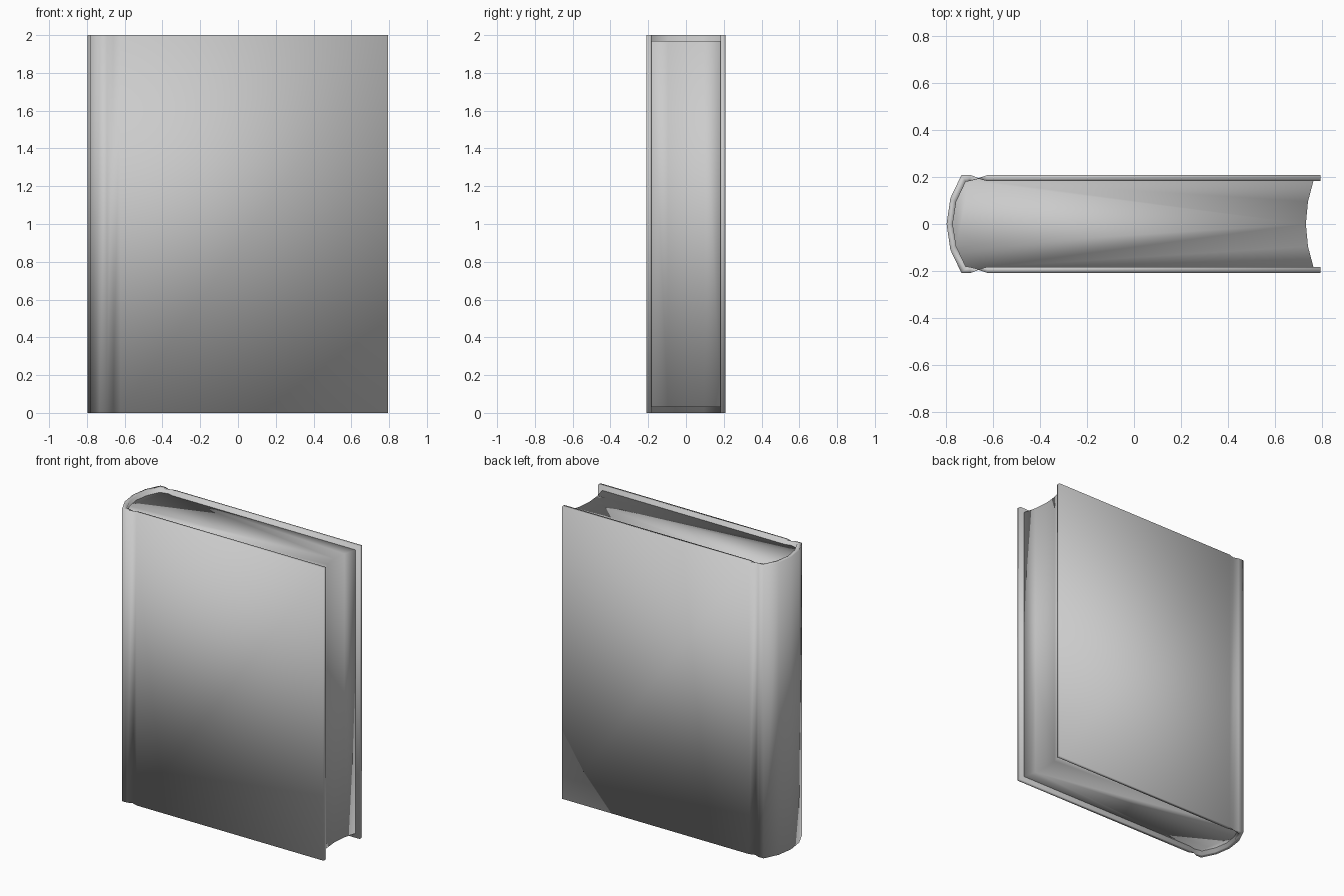
import bpy, bmesh

if "Cube" in bpy.data.objects:
    bpy.data.objects.remove(bpy.data.objects["Cube"])


def mirrored(half):
    """Half outline (y >= 0, ending on y = 0) completed to the -y side."""
    return half + [(x, -y) for x, y in reversed(half[:-1])]


def finish(name, bm):
    bmesh.ops.recalc_face_normals(bm, faces=bm.faces[:])
    me = bpy.data.meshes.new(name)
    bm.to_mesh(me)
    bm.free()
    for p in me.polygons:
        p.use_smooth = True
    ob = bpy.data.objects.new(name, me)
    bpy.context.collection.objects.link(ob)
    return ob


def extrude_strip(name, side_a, side_b, z0, z1):
    """Solid between two matching outlines, extruded upwards from z0 to z1."""
    bm = bmesh.new()
    a, b = [bm.verts.new((x, y, z0)) for x, y in side_a], [bm.verts.new((x, y, z0)) for x, y in side_b]
    faces = [bm.faces.new((a[i], a[i + 1], b[i + 1], b[i])) for i in range(len(a) - 1)]
    ext = bmesh.ops.extrude_face_region(bm, geom=faces, use_keep_orig=True)
    top = [v for v in ext["geom"] if isinstance(v, bmesh.types.BMVert)]
    bmesh.ops.translate(bm, verts=top, vec=(0, 0, z1 - z0))
    return finish(name, bm)


# Cover: boards, hinge grooves and rounded spine in one U-shaped section
outer = mirrored([(0.793, 0.208), (-0.622, 0.208), (-0.66, 0.195), (-0.694, 0.208),
                  (-0.733, 0.208), (-0.78, 0.11), (-0.796, 0)])
inner_half = [(-0.622, 0.182), (-0.66, 0.192), (-0.70, 0.182),
              (-0.715, 0.18), (-0.755, 0.095), (-0.77, 0)]
inner = mirrored([(0.793, 0.182)] + inner_half)
# the -0.70 point pairs with the groove shoulder, giving equal outline counts
extrude_strip("cover", outer, inner, 0, 2)

# Page block: fills the cover, set back at top and bottom, hollow fore edge
fore = [(0.762, 0.182), (0.739, 0.095), (0.73, 0), (0.739, -0.095), (0.762, -0.182)]
bm = bmesh.new()
outline = fore + list(reversed(mirrored(inner_half)))
base = bm.faces.new([bm.verts.new((x, y, 0.03)) for x, y in outline])
ext = bmesh.ops.extrude_face_region(bm, geom=[base], use_keep_orig=True)
top = [v for v in ext["geom"] if isinstance(v, bmesh.types.BMVert)]
bmesh.ops.translate(bm, verts=top, vec=(0, 0, 1.94))
finish("pages", bm)
